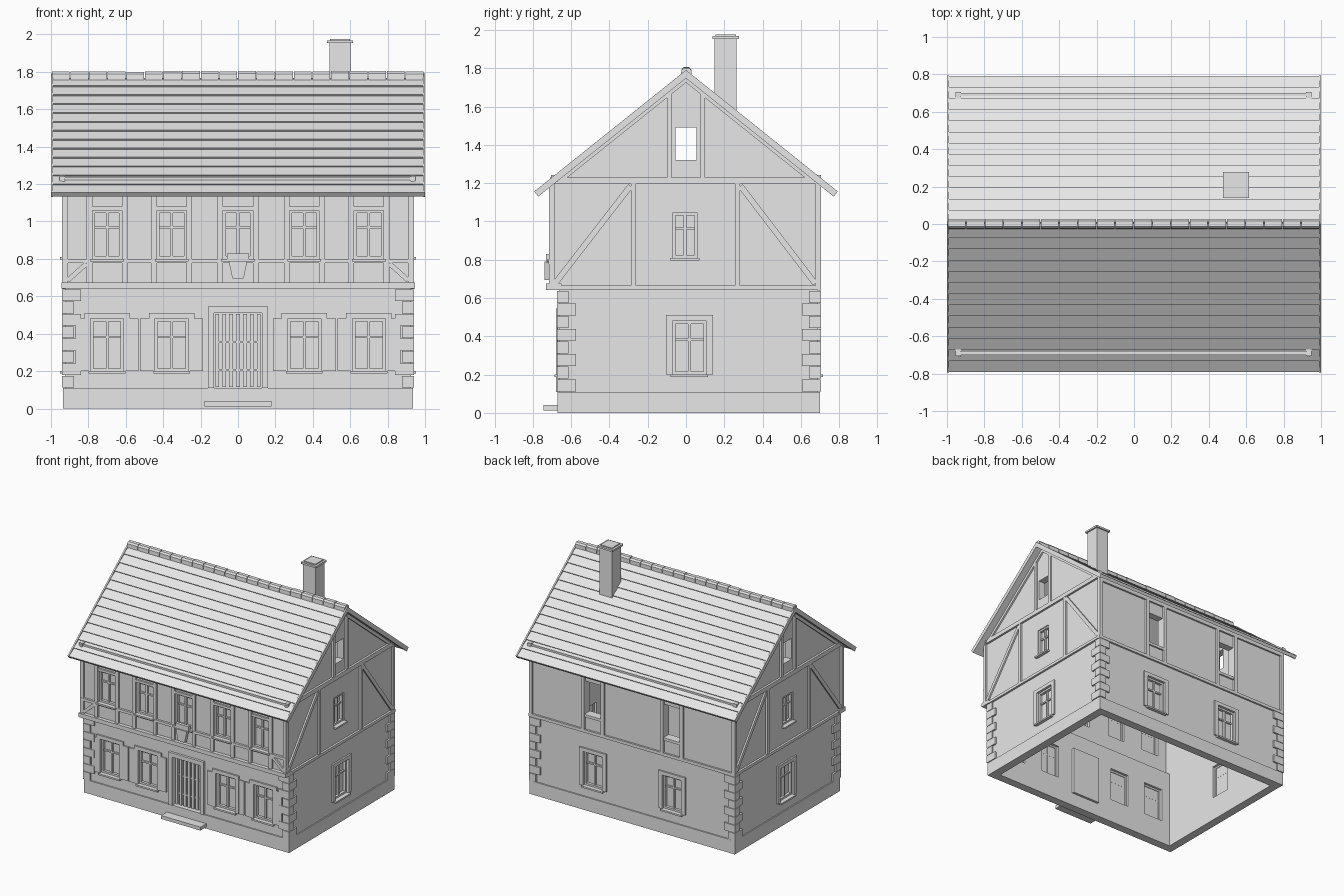
import bpy, bmesh, math, random
from mathutils import Vector

if "Cube" in bpy.data.objects:
    bpy.data.objects.remove(bpy.data.objects["Cube"])

random.seed(4)
parts = {}
grey = bpy.data.materials.new("plain grey")
grey.diffuse_color = (0.8, 0.8, 0.8, 1)
grey.use_nodes = True
grey.node_tree.nodes["Principled BSDF"].inputs["Base Color"].default_value = grey.diffuse_color

# Wall planes: u runs along the wall, d is the distance outwards
PLANES = {
    "front": lambda u, z, d: (u, -0.66 - d, z),
    "jetty": lambda u, z, d: (u, -0.70 - d, z),
    "back": lambda u, z, d: (u, 0.69 + d, z),
    "right": lambda u, z, d: (0.925 + d, u, z),
    "left": lambda u, z, d: (-0.925 - d, u, z),
}


def prism(name, side, pts, d0, d1):
    """Extrude a wall-plane outline from depth d0 to d1."""
    bm = parts.setdefault(name, bmesh.new()) if name not in parts else parts[name]
    f = PLANES[side]
    a = [bm.verts.new(f(u, z, d0)) for u, z in pts]
    b = [bm.verts.new(f(u, z, d1)) for u, z in pts]
    n = len(pts)
    faces = [bm.faces.new(a), bm.faces.new(b[::-1])]
    for i in range(n):
        j = (i + 1) % n
        faces.append(bm.faces.new((a[j], a[i], b[i], b[j])))
    bmesh.ops.recalc_face_normals(bm, faces=faces)


def slab(name, side, u0, u1, z0, z1, d0, d1):
    prism(name, side, [(u0, z0), (u1, z0), (u1, z1), (u0, z1)], d0, d1)


def brace(name, side, p, q, w, d0, d1):
    """Diagonal timber between two wall-plane points."""
    p, q = Vector(p), Vector(q)
    t = (q - p).normalized()
    n = Vector((-t.y, t.x)) * w / 2
    prism(name, side, [p + n, q + n, q - n, p - n], d0, d1)


def wall(name, side, u0, u1, z0, z1, holes, thick=0.06):
    """Wall sheet with rectangular openings, given as (u0, u1, z0, z1)."""
    bm = parts.setdefault(name, bmesh.new()) if name not in parts else parts[name]
    us = sorted({u0, u1, *[v for h in holes for v in h[:2]]})
    zs = sorted({z0, z1, *[v for h in holes for v in h[2:]]})
    f, grid, faces = PLANES[side], {}, []

    def vert(u, z):
        if (u, z) not in grid:
            grid[u, z] = bm.verts.new(f(u, z, 0))
        return grid[u, z]
    for a, b in zip(us, us[1:]):
        for c, e in zip(zs, zs[1:]):
            m, k = (a + b) / 2, (c + e) / 2
            if not any(h[0] < m < h[1] and h[2] < k < h[3] for h in holes):
                faces.append(bm.faces.new([vert(a, c), vert(b, c), vert(b, e), vert(a, e)]))
    ext = bmesh.ops.extrude_face_region(bm, geom=faces, use_keep_orig=True)["geom"]
    move = Vector(f(0, 0, -thick)) - Vector(f(0, 0, 0))
    bmesh.ops.translate(bm, vec=move, verts=[v for v in ext if isinstance(v, bmesh.types.BMVert)])
    bmesh.ops.recalc_face_normals(bm, faces=bm.faces[:])


def ring(name, side, u0, u1, z0, z1, w, d0, d1):
    """Rectangular frame with its border inside the given limits."""
    slab(name, side, u0, u0 + w, z0, z1, d0, d1)
    slab(name, side, u1 - w, u1, z0, z1, d0, d1)
    slab(name, side, u0 + w, u1 - w, z0, z0 + w, d0, d1)
    slab(name, side, u0 + w, u1 - w, z1 - w, z1, d0, d1)


def window(side, u, hw, z0, z1, surround=True):
    ring("window_frame", side, u - hw, u + hw, z0, z1, 0.015, -0.04, -0.008)
    slab("window_mullion", side, u - 0.007, u + 0.007, z0, z1, -0.035, -0.015)
    zt = z0 + (z1 - z0) * 0.65
    slab("window_mullion", side, u - hw, u + hw, zt - 0.006, zt + 0.006, -0.035, -0.017)
    slab("window_pane", side, u - hw, u + hw, z0, z1, -0.034, -0.03)
    slab("window_sill", side, u - hw - 0.01, u + hw + 0.01, z0 - 0.013, z0, -0.03, 0.026)
    if surround:
        for s in (-1, 1):
            a, b = sorted((u + s * hw, u + s * 0.122))
            slab("window_surround", side, a, b, 0.2, z1, 0, 0.013)
        slab("window_surround", side, u - 0.122, u + 0.122, z1, 0.51, 0, 0.013)


FRONT_X = (-0.70, -0.355, 0.355, 0.70)
UPPER_X = (-0.70, -0.355, 0.0, 0.355, 0.70)
BACK_X = (-0.36, 0.36)
SIDES = ("left", "right")
hole = lambda u, hw, a, b: (u - hw, u + hw, a, b)

# Hollow walls with openings
wall("ground_walls", "front", -0.925, 0.925, 0.1, 0.65,
     [hole(x, 0.088, 0.2, 0.48) for x in FRONT_X] + [(-0.128, 0.128, 0.1, 0.51)])
wall("ground_walls", "back", -0.925, 0.925, 0.1, 0.65, [hole(x, 0.088, 0.2, 0.48) for x in BACK_X])
wall("upper_walls", "jetty", -0.925, 0.925, 0.65, 1.2, [hole(x, 0.08, 0.8, 1.06) for x in UPPER_X])
wall("upper_walls", "back", -0.925, 0.925, 0.65, 1.2, [hole(x, 0.075, 0.79, 1.06) for x in BACK_X])
for s in SIDES:
    wall("ground_walls", s, -0.64, 0.67, 0.1, 0.65, [hole(0.018, 0.088, 0.2, 0.48)])
    wall("upper_walls", s, -0.68, 0.67, 0.65, 1.2, [hole(-0.005, 0.065, 0.81, 1.045)])

# Windows and shutters
for x in FRONT_X:
    window("front", x, 0.088, 0.2, 0.48)
    for a, b in ((x - 0.168, x - 0.122), (x + 0.122, x + 0.168)):
        slab("shutter", "front", a, b, 0.2, 0.48, 0, 0.011)
for x in UPPER_X:
    window("jetty", x, 0.08, 0.8, 1.06, False)
for x in BACK_X:
    window("back", x, 0.088, 0.2, 0.48)
for s in SIDES:
    window(s, 0.018, 0.088, 0.2, 0.48)
    window(s, -0.005, 0.065, 0.81, 1.045, False)

# Plinth, doorstep and slatted door
for s, a, b in (("front", -0.935, 0.935), ("back", -0.935, 0.935), ("left", -0.66, 0.69), ("right", -0.66, 0.69)):
    slab("plinth", s, a, b, 0, 0.11, -0.06, 0.01)
slab("doorstep", "front", -0.18, 0.18, 0.012, 0.04, 0, 0.085)
for s in (-1, 1):
    a, b = sorted((s * 0.128, s * 0.16))
    slab("door_surround", "front", a, b, 0.11, 0.51, -0.03, 0.02)
slab("door_surround", "front", -0.16, 0.16, 0.51, 0.545, -0.03, 0.02)
slab("door_leaf", "front", -0.128, 0.128, 0.11, 0.51, -0.08, -0.035)
for i in range(7):
    x = -0.111 + i * 0.037
    slab("door_slat", "front", x - 0.01, x + 0.01, 0.115, 0.505, -0.035, -0.018)
for z in (0.2, 0.35):
    slab("door_rail", "front", -0.12, 0.12, z, z + 0.012, -0.035, -0.024)

# Alternating corner stones
for i in range(8):
    z0 = 0.113 + i * 0.066
    long, short = (0.1, 0.062) if i % 2 else (0.062, 0.1)
    for e in (-1, 1):
        for s in ("front", "back"):
            a, b = sorted((e * 0.94, e * (0.94 - long)))
            slab("corner_stone", s, a, b, z0, z0 + 0.062, -0.01, 0.015)
    for s in SIDES:
        slab("corner_stone", s, -0.675, -0.675 + short, z0, z0 + 0.062, -0.01, 0.015)
        slab("corner_stone", s, 0.705 - short, 0.705, z0, z0 + 0.062, -0.01, 0.015)

# Front timber frame
T = "timber_frame"
slab("jetty_beam", "jetty", -0.945, 0.945, 0.642, 0.675, -0.05, 0.03)
slab(T, "jetty", -0.94, 0.94, 0.778, 0.8, 0, 0.017)
slab(T, "jetty", -0.94, 0.94, 1.15, 1.195, 0, 0.015)
for x in [-0.925, 0.925] + [c + s * 0.094 for c in UPPER_X for s in (-1, 1)]:
    slab(T, "jetty", x - 0.015, x + 0.015, 0.66, 1.17, 0, 0.015)
for x in UPPER_X:
    slab(T, "jetty", x - 0.09, x + 0.09, 1.06, 1.08, 0, 0.013)
for e in (-1, 1):
    brace(T, "jetty", (e * 0.91, 0.685), (e * 0.81, 0.775), 0.025, 0, 0.013)
# Tapered flower holder under the middle window
prism("flower_holder", "jetty", [(-0.03, 0.695), (0.03, 0.695), (0.05, 0.79), (-0.05, 0.79)], 0.01, 0.04)
slab("flower_holder", "jetty", -0.06, 0.06, 0.785, 0.83, 0.005, 0.03)

# Back timber frame
for z0, z1 in ((0.64, 0.665), (1.16, 1.195)):
    slab(T, "back", -0.94, 0.94, z0, z1, 0, 0.015)
for x in (-0.925, -0.45, -0.27, 0.27, 0.45, 0.925):
    slab(T, "back", x - 0.015, x + 0.015, 0.65, 1.19, 0, 0.015)
for x in BACK_X:
    slab(T, "back", x - 0.08, x + 0.08, 0.768, 0.79, 0, 0.013)


# Side timber frames and gables
def under(y):
    return 1.755 - 0.8 * abs(y)


for s in SIDES:
    slab(T, s, -0.72, 0.705, 0.642, 0.665, 0, 0.017)
    slab(T, s, -0.71, 0.705, 1.195, 1.23, 0, 0.017)
    for y in (-0.7, -0.275, 0.27, 0.69):
        slab(T, s, y - 0.013, y + 0.013, 0.66, 1.2, 0, 0.015)
    brace(T, s, (-0.685, 0.675), (-0.29, 1.185), 0.03, 0, 0.013)
    brace(T, s, (0.675, 0.675), (0.285, 1.185), 0.03, 0, 0.013)
    for e in (-1, 1):
        prism("gable_wall", s, [(e * 0.055, 1.19), (e * 0.7, 1.19), (e * 0.7, under(0.7)),
                                (e * 0.055, under(0.055))], -0.06, 0)
        prism(T, s, [(e * 0.075, 1.22), (e * 0.1, 1.22), (e * 0.1, under(0.1)),
                     (e * 0.075, under(0.075))], 0, 0.015)
        prism(T, s, [(0, 1.725), (e * 0.66, 1.197), (e * 0.7, under(0.7)), (0, 1.755)], 0, 0.014)
    slab("gable_wall", s, -0.055, 0.055, 1.19, 1.32, -0.06, 0)
    prism("gable_wall", s, [(-0.055, 1.49), (0.055, 1.49), (0.055, under(0.055)), (0, 1.755),
                            (-0.055, under(0.055))], -0.06, 0)

# Roof of lapped courses, edge boards, and eave rails
t, n = Vector((0.781, -0.625)), Vector((0.625, 0.781))
LEN, ROWS, top = 0.993, 13, Vector((0, 1.755))
for e in (-1, 1):
    pts = [top + t * LEN, top]
    for i in range(ROWS):
        pts += [top + t * LEN * i / ROWS + n * 0.016, top + t * LEN * (i + 1) / ROWS + n * 0.025]
    prism("roof_courses", "right", [(e * p.x, p.y) for p in pts], -1.915, 0.065)
    edge = [top - Vector((0, 0.008)), top + t * LEN - n * 0.006, top + t * LEN + n * 0.028, top + Vector((0, 0.036))]
    for s in SIDES:
        prism("roof_edge_board", s, [(e * p.x, p.y) for p in edge], 0.063, 0.075)
    rail = [(e * 0.685, 1.222), (e * 0.7, 1.222), (e * 0.7, 1.237), (e * 0.685, 1.237)]
    prism("eave_rail", "right", rail, -1.87, 0.015)
    for d in (-1.88, -0.005):
        slab("rail_bracket", "right", e * 0.672, e * 0.706, 1.205, 1.243, d, d + 0.03)

# Ridge caps with slight irregularity
for i in range(20):
    d = -1.92 + i * 0.0995
    j = random.uniform(-0.003, 0.003)
    prism("ridge_cap", "right", [(-0.026, 1.757), (0.028, 1.757), (0.028, 1.79 + j), (0.017, 1.803 + j),
                                 (-0.013, 1.803 + j), (-0.024, 1.79 + j)], d, d + 0.095)

# Chimney
for y0, y1, z0, z1, m in ((0.15, 0.265, 1.5, 1.955, 0), (0.138, 0.277, 1.953, 1.968, 0.012), (0.155, 0.26, 1.968, 1.976, -0.005)):
    slab("chimney", "right", y0, y1, z0, z1, -0.437 - m, -0.322 + m)

# Finish all collected parts
for name, bm in parts.items():
    me = bpy.data.meshes.new(name)
    bm.to_mesh(me)
    bm.free()
    me.materials.append(grey)
    bpy.context.collection.objects.link(bpy.data.objects.new(name, me))
